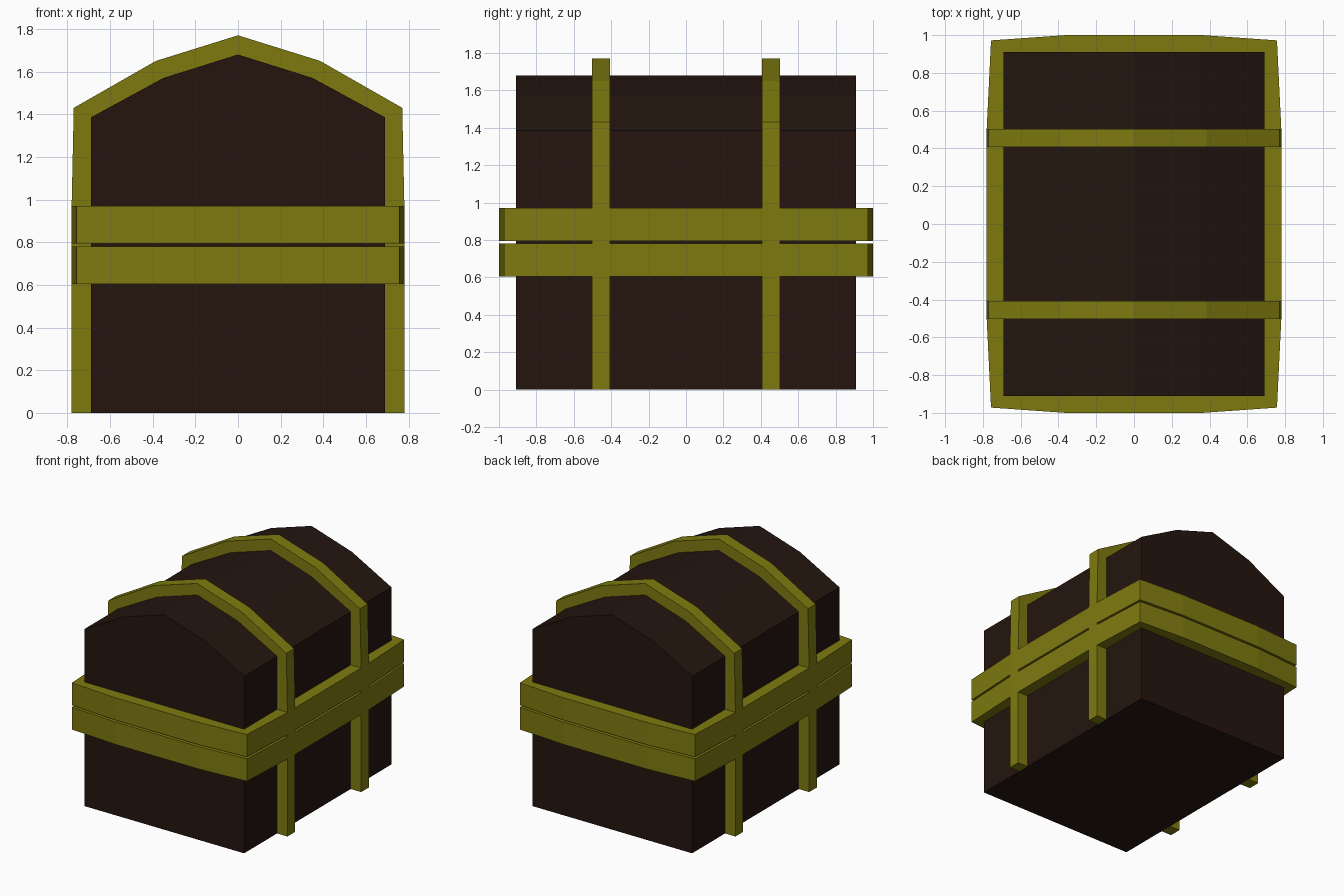
import bpy, bmesh
from mathutils import Vector

if "Cube" in bpy.data.objects:
    bpy.data.objects.remove(bpy.data.objects["Cube"])


def material(name, color):
    m = bpy.data.materials.new(name)
    m.diffuse_color = (*color, 1)
    m.use_nodes = True
    m.node_tree.nodes["Principled BSDF"].inputs["Base Color"].default_value = m.diffuse_color
    return m


wood = material("dark_wood", (0.018, 0.0075, 0.0048))
brass = material("brass", (0.21, 0.195, 0.005))


def finish(name, bm, mat):
    bmesh.ops.recalc_face_normals(bm, faces=bm.faces[:])
    mesh = bpy.data.meshes.new(name)
    bm.to_mesh(mesh)
    bm.free()
    mesh.materials.append(mat)
    obj = bpy.data.objects.new(name, mesh)
    bpy.context.collection.objects.link(obj)


def extrude(bm, faces, offset):
    ret = bmesh.ops.extrude_face_region(bm, geom=faces, use_keep_orig=True)
    verts = [g for g in ret["geom"] if isinstance(g, bmesh.types.BMVert)]
    bmesh.ops.translate(bm, verts=verts, vec=Vector(offset))


def prism(name, profile, y0, y1, mat):
    """Extrude an x-z outline along y."""
    bm = bmesh.new()
    face = bm.faces.new([bm.verts.new((x, y0, z)) for x, z in profile])
    extrude(bm, [face], (0, y1 - y0, 0))
    finish(name, bm, mat)


def mirrored(half):
    """Complete a half outline that ends on the centre line."""
    return half + [(-x, z) for x, z in reversed(half[:-1])]


W, D, SEAM = 0.69, 0.91, 0.787
roof = [(W, 1.385), (0.35, 1.57), (0, 1.68)]

# Chest body and peaked lid
prism("chest_base", [(W, 0), (W, SEAM), (-W, SEAM), (-W, 0)], -D, D, wood)
prism("chest_lid", mirrored([(W, SEAM)] + roof), -D, D, wood)

# Vertical straps arching over the lid
outer = mirrored([(0.78, 0), (0.78, 0.97), (0.77, 1.43), (0.385, 1.65), (0, 1.77)])
inner = mirrored([(W, 0)] + roof)
for name, y in (("front_strap", -0.455), ("back_strap", 0.455)):
    prism(name, outer + inner[::-1], y - 0.048, y + 0.048, brass)

# Horizontal bands, slightly bowed on every side
corner = [(0.78, 0.5), (0.757, 0.972), (0.36, 1.0)]
right = [(x, -y) for x, y in reversed(corner)] + corner
ring = right + [(-x, -y) for x, y in right]
for name, z0, z1 in (("lower_band", 0.605, 0.78), ("upper_band", 0.795, 0.97)):
    bm = bmesh.new()
    out = [bm.verts.new((x, y, z0)) for x, y in ring]
    inn = [bm.verts.new((max(-W, min(W, x)), max(-D, min(D, y)), z0)) for x, y in ring]
    n = len(ring)
    faces = [bm.faces.new((out[i], out[(i + 1) % n], inn[(i + 1) % n], inn[i]))
             for i in range(n)]
    extrude(bm, faces, (0, 0, z1 - z0))
    finish(name, bm, brass)
